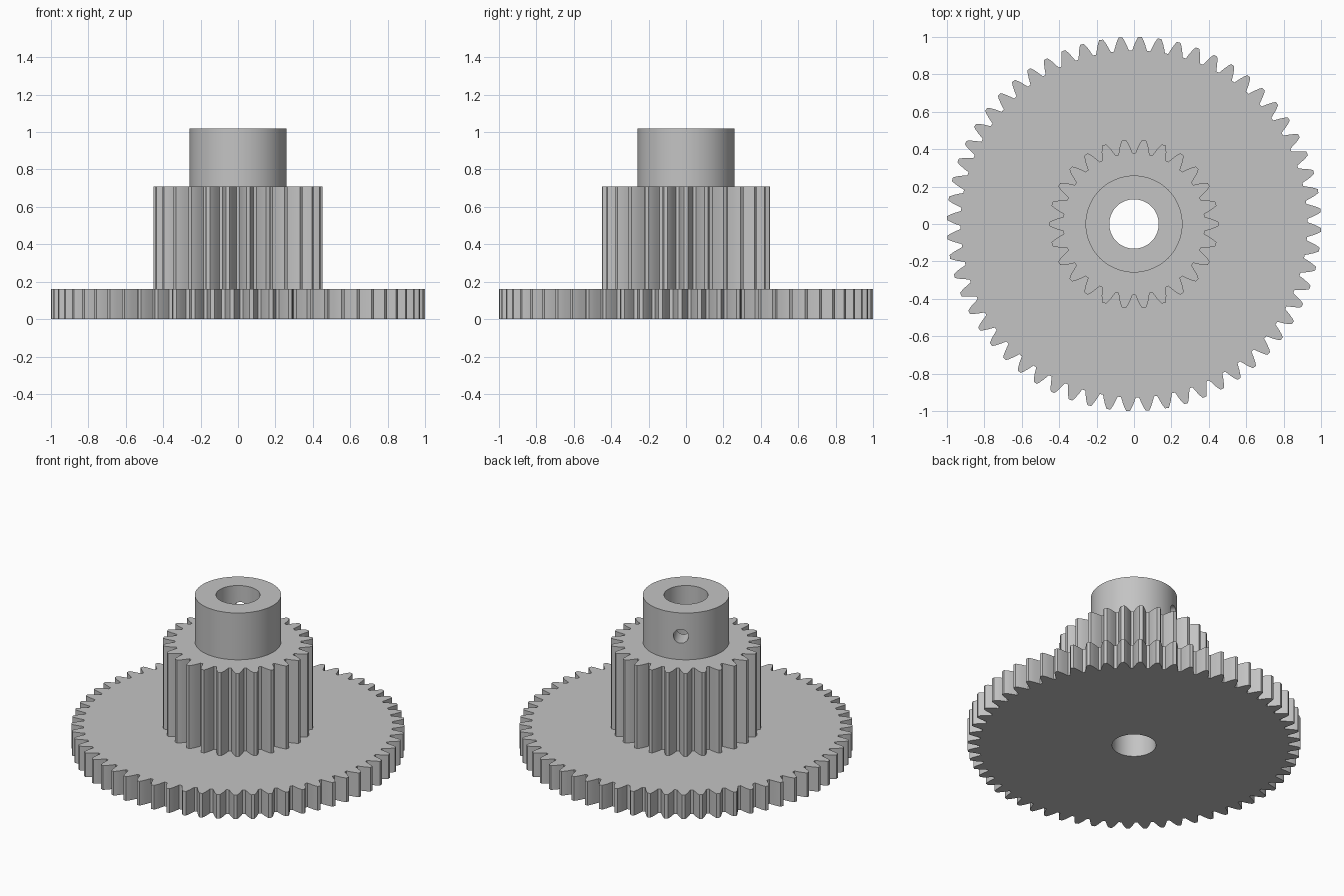
import bpy
import bmesh
from math import sin, cos, pi, radians
from mathutils import Matrix

cube = bpy.data.objects.get("Cube")
if cube:
    bpy.data.objects.remove(cube, do_unlink=True)

MODULE = 2 / 62          # tooth size shared by both gears
BORE = 0.132
HUB = 0.259
Z_WHEEL, Z_PINION, Z_TOP = 0.16, 0.71, 1.02

grey = bpy.data.materials.new("plain grey")
grey.use_nodes = True
colour = (0.55, 0.55, 0.55, 1)
grey.diffuse_color = colour
grey.node_tree.nodes["Principled BSDF"].inputs["Base Color"].default_value = colour


def circle(radius, count=72):
    return [(radius * cos(2 * pi * i / count), radius * sin(2 * pi * i / count))
            for i in range(count)]


def gear_outline(teeth, phase=0.0):
    """Outline of a spur gear; phase turns the first tooth, in degrees."""
    # height above the pitch circle, half tooth width as a share of the pitch
    flank = [(-1.25, 0.41), (-0.6, 0.33), (0, 0.255), (0.55, 0.175), (1, 0.095)]
    tooth = [(h, -w) for h, w in flank] + [(h, w) for h, w in reversed(flank)]
    points = []
    for i in range(teeth):
        for height, share in tooth:
            r = MODULE * (teeth / 2 + height)
            a = radians(phase) + 2 * pi * (i + share) / teeth
            points.append((r * cos(a), r * sin(a)))
    return points


def prism(name, outline, z0, z1):
    bm = bmesh.new()
    face = bm.faces.new([bm.verts.new((x, y, z0)) for x, y in outline])
    side = bmesh.ops.extrude_face_region(bm, geom=[face])
    top = [v for v in side["geom"] if isinstance(v, bmesh.types.BMVert)]
    bmesh.ops.translate(bm, verts=top, vec=(0, 0, z1 - z0))
    bmesh.ops.recalc_face_normals(bm, faces=bm.faces)
    mesh = bpy.data.meshes.new(name)
    bm.to_mesh(mesh)
    bm.free()
    mesh.materials.append(grey)
    obj = bpy.data.objects.new(name, mesh)
    bpy.context.collection.objects.link(obj)
    return obj


def activate(obj):
    bpy.ops.object.select_all(action="DESELECT")
    obj.select_set(True)
    bpy.context.view_layer.objects.active = obj


def cut(obj, cutter):
    activate(obj)
    mod = obj.modifiers.new("cut", "BOOLEAN")
    mod.operation = "DIFFERENCE"
    mod.solver = "EXACT"
    mod.object = cutter
    bpy.ops.object.modifier_apply(modifier=mod.name)


# Stacked parts: wide wheel, tall pinion, plain hub
wheel = prism("large_gear", gear_outline(60, -1.84), 0, Z_WHEEL)
pinion = prism("small_gear", gear_outline(26), Z_WHEEL, Z_PINION)
hub = prism("hub", circle(HUB), Z_PINION, Z_TOP)

# Shaft bore through everything
bore = prism("bore_cutter", circle(BORE), -0.2, 1.3)
# Radial set screw hole through one side of the hub
screw = prism("screw_hole_cutter", circle(0.046, 32), 0.05, 0.4)
screw.data.transform(Matrix.Translation((0, 0, (Z_PINION + Z_TOP) / 2))
                     @ Matrix.Rotation(radians(118.2), 4, "Z")
                     @ Matrix.Rotation(pi / 2, 4, "Y"))
for cutter in (bore, screw):
    cutter.hide_render = True

for part in (wheel, pinion, hub):
    cut(part, bore)
cut(hub, screw)
for cutter in (bore, screw):
    bpy.data.objects.remove(cutter, do_unlink=True)

# Smooth round walls, crisp teeth and rims
for part in (wheel, pinion, hub):
    activate(part)
    bpy.ops.object.shade_smooth_by_angle(angle=radians(20))
